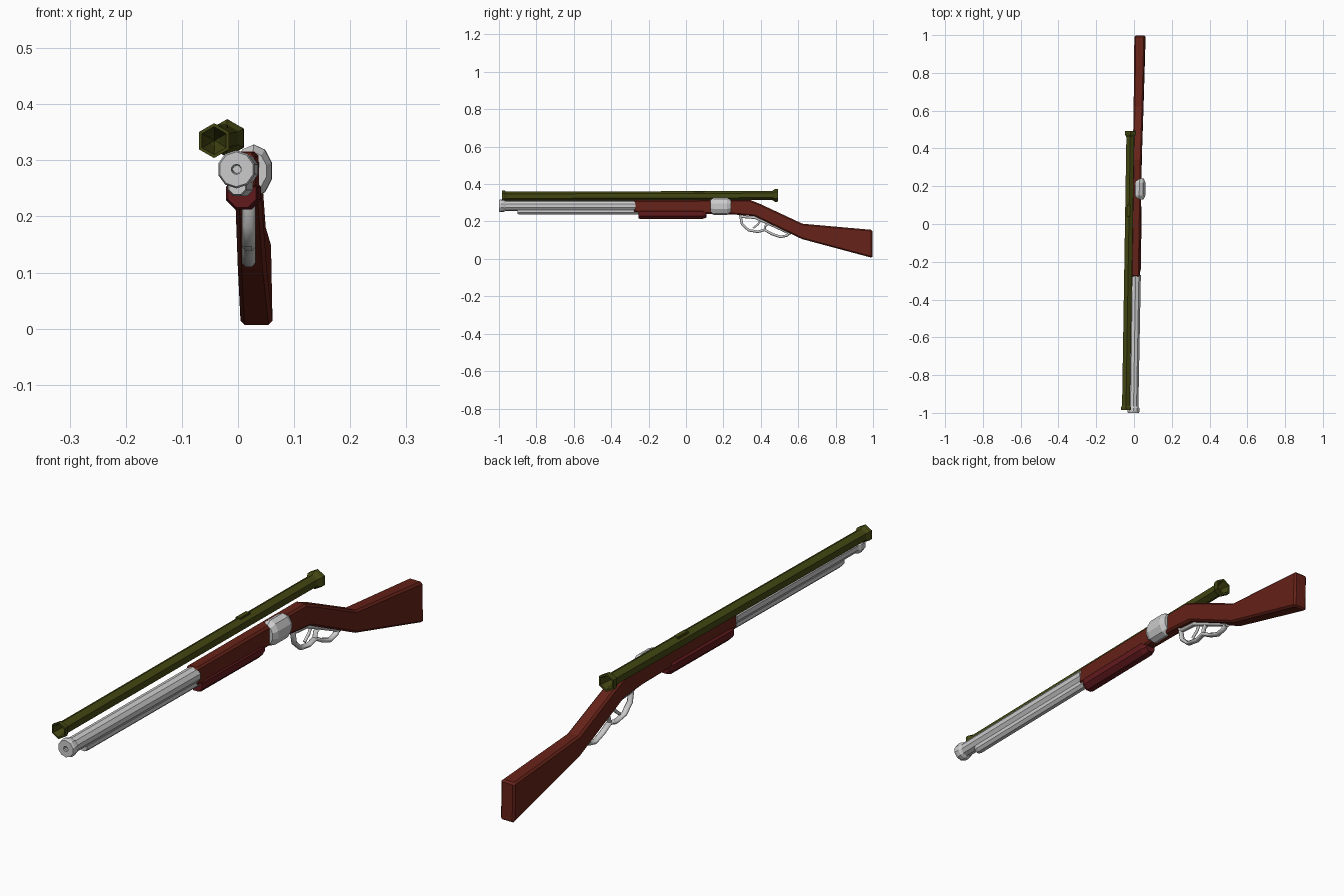
import bpy, bmesh
from math import sin, cos, pi

if "Cube" in bpy.data.objects:
    bpy.data.objects.remove(bpy.data.objects["Cube"])


def material(name, rgb):
    m = bpy.data.materials.new(name)
    m.diffuse_color = (*rgb, 1)
    m.use_nodes = True
    m.node_tree.nodes["Principled BSDF"].inputs["Base Color"].default_value = m.diffuse_color
    return m


WOOD = material("wood", (0.13, 0.016, 0.009))
GRIP = material("grip_wood", (0.12, 0.010, 0.012))
OLIVE = material("olive", (0.055, 0.062, 0.006))


def finish(name, bm, mat=None):
    bmesh.ops.recalc_face_normals(bm, faces=bm.faces)
    me = bpy.data.meshes.new(name)
    bm.to_mesh(me)
    bm.free()
    ob = bpy.data.objects.new(name, me)
    bpy.context.collection.objects.link(ob)
    if mat:
        me.materials.append(mat)
    return ob


def axis_x(y):
    # the gun is yawed slightly
    return 0.013 + 0.016 * y


def lathe(name, stations, z, sides, mat=None, dx=0, sx=1, pitch=0):
    """Rings of (y, radius) around the long axis; radius 0 closes an end."""
    bm = bmesh.new()
    prev = None
    for y, r in stations:
        cx, cz = axis_x(y) + dx, z + pitch * y
        n = sides if r else 1
        ring = [bm.verts.new((cx + sx * r * cos(2 * pi * (i + .5) / sides), y,
                              cz + r * sin(2 * pi * (i + .5) / sides))) for i in range(n)]
        if prev:
            for i in range(sides):
                j = (i + 1) % sides
                quad = [prev[i % len(prev)], prev[j % len(prev)],
                        ring[j % n], ring[i % n]]
                bm.faces.new(list(dict.fromkeys(quad)))
        prev = ring
    return finish(name, bm, mat)


def slab(name, profile, half_width, mat, bevel):
    """Side profile (y, z) given thickness half_width(y)."""
    bm = bmesh.new()
    sides = [[bm.verts.new((axis_x(y) + s * half_width(y) + 0.02 * (0.22 - z) , y, z))
              for y, z in profile] for s in (-1, 1)]
    bm.faces.new(sides[0])
    bm.faces.new(sides[1][::-1])
    for i in range(len(profile)):
        j = (i + 1) % len(profile)
        bm.faces.new((sides[0][i], sides[0][j], sides[1][j], sides[1][i]))
    ob = finish(name, bm, mat)
    mod = ob.modifiers.new("bevel", "BEVEL")
    mod.width = bevel
    mod.segments = 1
    mod.limit_method = "ANGLE"
    mod.angle_limit = 1.05
    return ob


def rod(name, points, radius, width):
    cu = bpy.data.curves.new(name, "CURVE")
    cu.dimensions = "3D"
    cu.bevel_depth = radius
    cu.bevel_resolution = 1
    cu.use_fill_caps = True
    sp = cu.splines.new("POLY")
    sp.points.add(len(points) - 1)
    for p, (y, z) in zip(sp.points, points):
        p.co = (0, y, z, 1)
    ob = bpy.data.objects.new(name, cu)
    ob.location.x = 0.019
    ob.scale.x = width
    bpy.context.collection.objects.link(ob)
    return ob


# wooden body from fore-end to butt
slab("stock", [(-.28, .314), (.34, .316), (.40, .292), (.623, .188), (.997, .155),
               (.997, .005), (.62, .106), (.366, .228), (.25, .238), (-.28, .248)],
     lambda y: 0.023 if y < .3 else 0.023 + 0.008 * (y - .3), WOOD, 0.007)

# rounded fore grip under the body
lathe("fore_grip", [(-.255, 0), (-.255, .027), (-.24, .031), (.085, .031), (.11, .022), (.11, 0)],
      .241, 8, GRIP, dx=-.002)

# barrel with muzzle ring and bore, and magazine tube below
lathe("barrel", [(-.93, 0), (-.93, .007), (-1, .009), (-1, .031), (-.99, .034), (-.975, .033),
                 (-.965, .027), (-.30, .029), (-.27, .029), (-.27, 0)], .284, 10)
lathe("magazine_tube", [(-.9, 0), (-.9, .016), (-.885, .019), (-.25, .019), (-.25, 0)], .254, 8)

# metal receiver band
lathe("receiver_band", [(.13, 0), (.13, .034), (.15, .047), (.22, .047), (.24, .034), (.24, 0)],
      .281, 10, dx=.012, sx=.72)

# long scope with flared, hollow ends and a small turret
lathe("scope", [(-.90, 0), (-.92, .010), (-.985, .025), (-.985, .031), (-.972, .031), (-.96, .024),
                (.46, .024), (.475, .034), (.492, .034), (.492, .026), (.43, .010), (.41, 0)],
      .338, 6, OLIVE, dx=-.04, pitch=.003)
slab("scope_turret", [(.04, .364), (.1, .364), (.1, .345), (.04, .345)],
     lambda y: .010, OLIVE, .002).location.x = -.04

# lever loop, trigger guard post and trigger
rod("lever_loop", [(.29, .236), (.30, .185), (.335, .153), (.385, .145), (.42, .155),
                   (.46, .133), (.505, .117), (.54, .125), (.56, .15)], .008, 1.5)
rod("guard_post", [(.42, .155), (.425, .178), (.455, .195)], .007, 1.4)
rod("upper_bar", [(.29, .226), (.37, .220), (.455, .182), (.56, .134)], .008, 1.4)
rod("trigger", [(.40, .21), (.385, .185), (.36, .165)], .006, 1)
